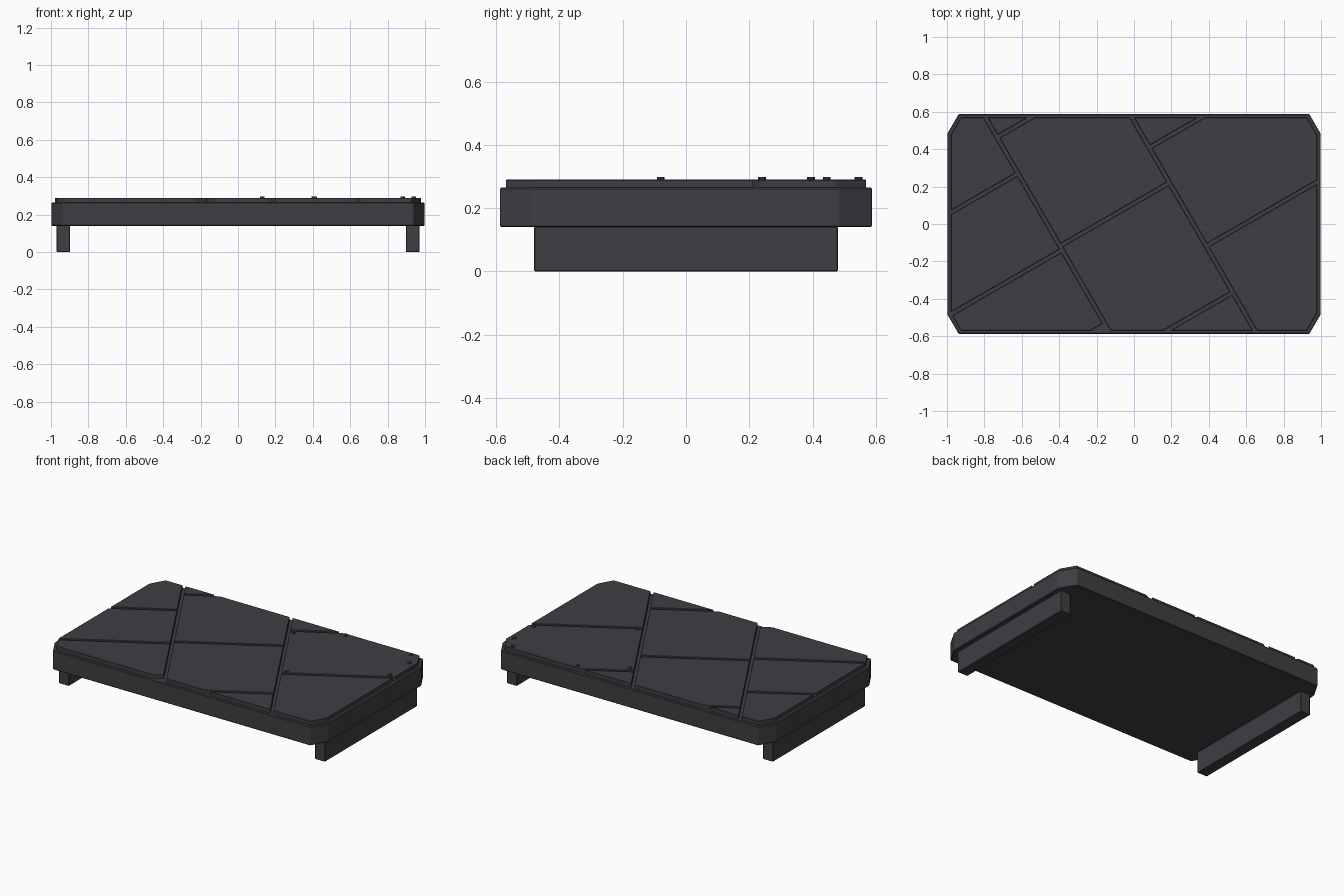
import bpy, bmesh, math
from mathutils import Vector

if "Cube" in bpy.data.objects:
    bpy.data.objects.remove(bpy.data.objects["Cube"])

mat = bpy.data.materials.new("charcoal stone")
mat.diffuse_color = (0.050, 0.047, 0.055, 1)
mat.use_nodes = True
mat.node_tree.nodes["Principled BSDF"].inputs["Base Color"].default_value = mat.diffuse_color

def finish(bm, name, bevel=0):
    bmesh.ops.recalc_face_normals(bm, faces=bm.faces[:])
    me = bpy.data.meshes.new(name)
    bm.to_mesh(me)
    bm.free()
    me.materials.append(mat)
    ob = bpy.data.objects.new(name, me)
    bpy.context.scene.collection.objects.link(ob)
    if bevel:
        m = ob.modifiers.new("edge", 'BEVEL')
        m.width, m.segments = bevel, 1
    return ob

def prism(name, pts, z0, z1, bevel=0, clips=()):
    """Extruded outline, first trimmed by half planes (normal, limit): keep n.p <= limit."""
    bm = bmesh.new()
    bm.faces.new([bm.verts.new((x, y, z0)) for x, y in pts])
    for n, c in clips:
        bmesh.ops.bisect_plane(bm, geom=bm.verts[:] + bm.edges[:] + bm.faces[:], dist=1e-5,
                               plane_co=n * c, plane_no=n, clear_outer=True)
    r = bmesh.ops.extrude_face_region(bm, geom=bm.faces[:])
    bmesh.ops.translate(bm, verts=[v for v in r["geom"] if isinstance(v, bmesh.types.BMVert)],
                        vec=(0, 0, z1 - z0))
    return finish(bm, name, bevel)

def octagon(x, y, xi, yi):
    return [(xi, -y), (x, -yi), (x, yi), (xi, y), (-xi, y), (-x, yi), (-x, -yi), (-xi, -y)]

# Slab with cut corners
prism("slab", octagon(0.998, 0.588, 0.937, 0.483), 0.14, 0.265, 0.004)

# Two rails as feet
for s, name in ((-1, "left_rail"), (1, "right_rail")):
    a, b = sorted((s * 0.897, s * 0.97))
    prism(name, [(a, -0.48), (b, -0.48), (b, 0.48), (a, 0.48)], 0, 0.142, 0.003)

# Paving tiles: three slanted strips, each divided by cross joints
N = Vector((math.cos(math.radians(30)), 0.5, 0))
T = Vector((-0.5, math.cos(math.radians(30)), 0))
top = octagon(0.979, 0.569, 0.925, 0.475)
g = 0.01  # half joint width
strips = [(-2, -0.402, (-0.387, 0.072, 0.543, 2)),
          (-0.402, 0.275, (-2, -0.581, 0.096, 0.768, 2)),
          (0.275, 2, (-2, -0.295, 0.313, 2))]
for i, (n0, n1, cuts) in enumerate(strips):
    for j, (t0, t1) in enumerate(zip(cuts, cuts[1:])):
        prism(f"tile_{i}_{j}", top, 0.263, 0.29, 0.002,
              [(N, n1 - g), (-N, -n0 - g), (T, t1 - g), (-T, -t0 - g)])

# Small studs around the edge of the back right tile
for k, (x, y) in enumerate([(0.13, 0.395), (0.41, -0.08), (0.94, 0.24),
                            (0.94, 0.445), (0.88, 0.545), (0.405, 0.545)]):
    ring = [(x + 0.012 * math.cos(a * math.pi / 4), y + 0.012 * math.sin(a * math.pi / 4))
            for a in range(8)]
    prism(f"stud_{k}", ring, 0.288, 0.298)
